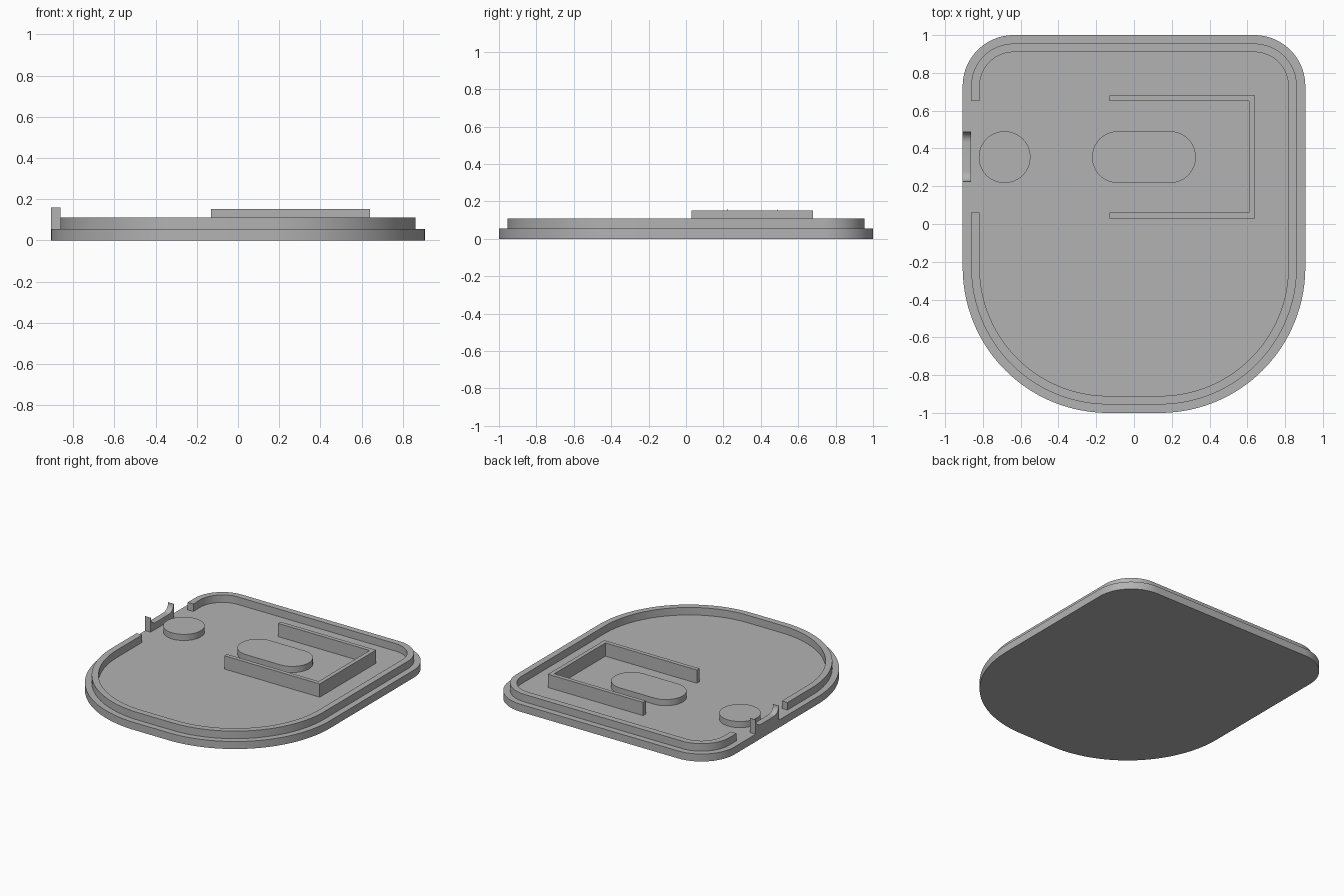
import bpy, bmesh, math
from mathutils import Vector

cube = bpy.data.objects.get("Cube")
if cube:
    bpy.data.objects.remove(cube, do_unlink=True)

GREY = (0.45, 0.45, 0.45, 1.0)
mat = bpy.data.materials.new("plain grey")
mat.use_nodes = True
mat.diffuse_color = GREY
mat.node_tree.nodes["Principled BSDF"].inputs["Base Color"].default_value = GREY

HALF_X, HALF_Y = 0.907, 1.0
FLOOR = 0.055                      # top of the base plate


def arc(cx, cy, r, start, sweep=90, steps=24):
    angles = [math.radians(start + sweep * i / steps) for i in range(steps + 1)]
    return [(cx + r * math.cos(a), cy + r * math.sin(a)) for a in angles]


def outline(inset):
    """Plate outline moved inward: large front corners, small back corners."""
    hx, hy = HALF_X - inset, HALF_Y - inset
    big, small = 0.77 - inset, 0.27 - inset
    return (arc(-hx + big, -hy + big, big, 180, steps=40)
            + arc(hx - big, -hy + big, big, 270, steps=40)
            + arc(hx - small, hy - small, small, 0)
            + arc(-hx + small, hy - small, small, 90))


def prism(name, points, low, high, along_x=False):
    """Extrude a flat outline along z, or a (y, z) outline along x."""
    def place(p, d):
        return Vector((d, p[0], p[1])) if along_x else Vector((p[0], p[1], d))
    bm = bmesh.new()
    face = bm.faces.new([bm.verts.new(place(p, low)) for p in points])
    ext = bmesh.ops.extrude_face_region(bm, geom=[face])
    verts = [g for g in ext["geom"] if isinstance(g, bmesh.types.BMVert)]
    move = place((0, 0), high - low)
    bmesh.ops.translate(bm, vec=move, verts=verts)
    bmesh.ops.recalc_face_normals(bm, faces=bm.faces)
    mesh = bpy.data.meshes.new(name)
    bm.to_mesh(mesh)
    bm.free()
    mesh.materials.append(mat)
    obj = bpy.data.objects.new(name, mesh)
    bpy.context.collection.objects.link(obj)
    bpy.ops.object.select_all(action="DESELECT")
    obj.select_set(True)
    bpy.context.view_layer.objects.active = obj
    bpy.ops.object.shade_smooth_by_angle(angle=math.radians(30))
    return obj


# Base plate
prism("base_plate", outline(0), 0, FLOOR)


# Raised lip, open on the right side
def open_path(inset):
    x = -HALF_X + inset
    return [(x, 0.06)] + outline(inset) + [(x, 0.65)]


prism("rim_lip", open_path(0.045) + open_path(0.09)[::-1], FLOOR, 0.11)

# Three-sided bracket wall, open toward the lip gap
x0, x1, y0, y1, t = -0.13, 0.64, 0.03, 0.68, 0.03
prism("bracket_wall", [(x0, y0), (x1, y0), (x1, y1), (x0, y1),
                       (x0, y1 - t), (x1 - t, y1 - t),
                       (x1 - t, y0 + t), (x0, y0 + t)], FLOOR, 0.152)

# Round and long pads
R, PAD_Y, PAD_TOP = 0.137, 0.354, 0.10
prism("round_pad", arc(-0.685, PAD_Y, R, 0, 348.75, 31 * 2), FLOOR, PAD_TOP)
prism("long_pad", arc(0.19, PAD_Y, R, -90, 180, 32)
      + arc(-0.085, PAD_Y, R, 90, 180, 32), FLOOR, PAD_TOP)

# Cradle tab in the gap, with a rounded notch rising to thin tips
a, b, top, r = 0.222, 0.49, 0.16, 0.055
tip = 0.002
notch = (arc(b - tip - r, top, r, 0, -90, 16)
         + arc(a + tip + r, top, r, 270, -90, 16))
prism("cradle_tab", [(a, FLOOR), (b, FLOOR), (b, top)] + notch + [(a, top)],
      -HALF_X, -HALF_X + 0.045, along_x=True)
